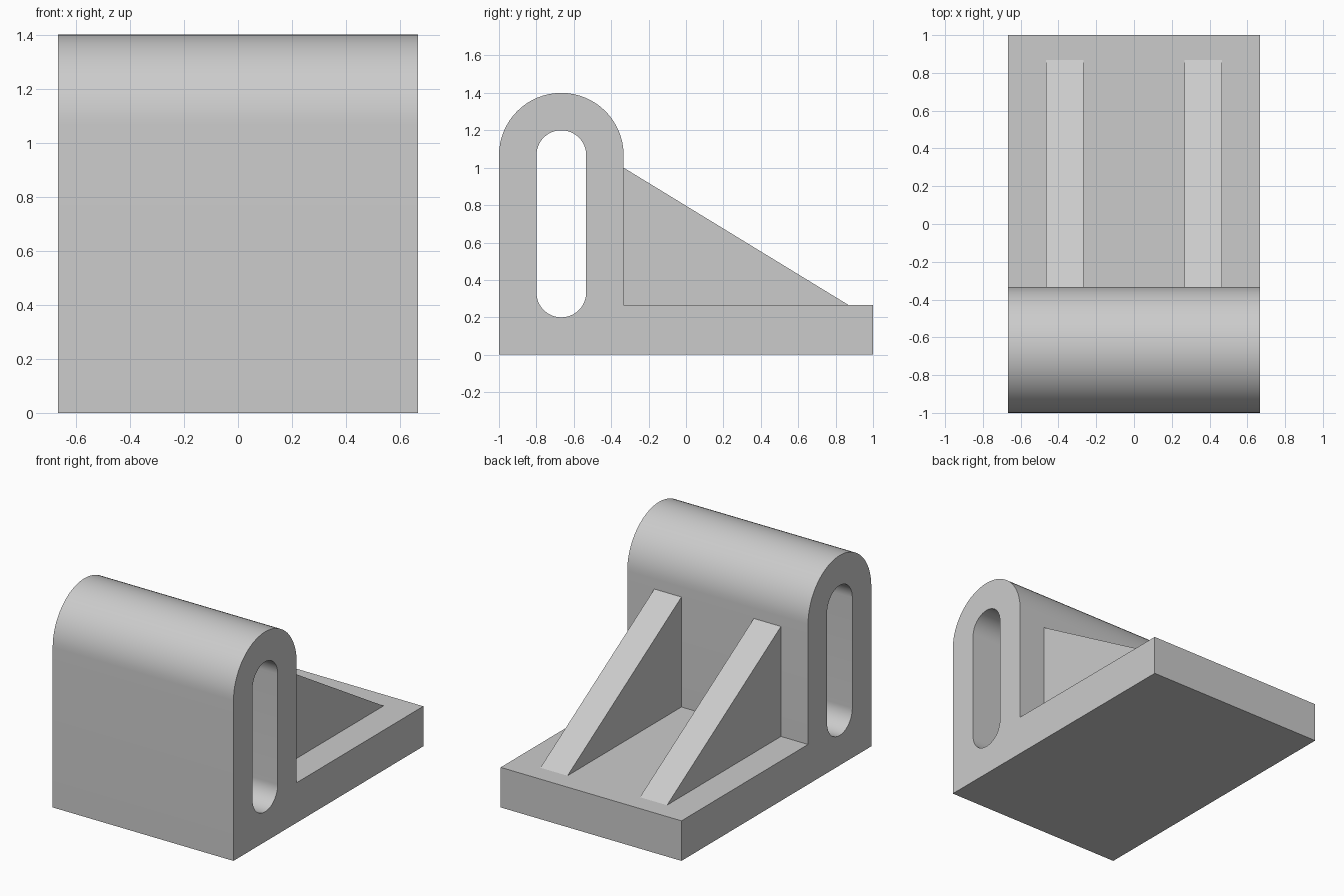
import bpy
import bmesh
from math import cos, sin, pi, radians

if "Cube" in bpy.data.objects:
    bpy.data.objects.remove(bpy.data.objects["Cube"], do_unlink=True)

grey = bpy.data.materials.new("neutral_grey")
grey.use_nodes = True
grey.diffuse_color = (0.6, 0.6, 0.6, 1)
grey.node_tree.nodes["Principled BSDF"].inputs["Base Color"].default_value = (0.6, 0.6, 0.6, 1)

HALF_WIDTH = 2 / 3
UPRIGHT_Y = -2 / 3      # centre line of the upright
UPRIGHT_R = 1 / 3
BASE_TOP = 0.267
SLOT_R = 0.133
STEPS = 32


def arc(cy, cz, r, start, end):
    """Points of an arc in the y-z plane."""
    angles = [start + (end - start) * i / STEPS for i in range(STEPS + 1)]
    return [(cy + r * cos(a), cz + r * sin(a)) for a in angles]


def prism(name, profile, x0, x1):
    """Extrude a y-z profile from x0 to x1."""
    bm = bmesh.new()
    face = bm.faces.new([bm.verts.new((x0, y, z)) for y, z in profile])
    grown = bmesh.ops.extrude_face_region(bm, geom=[face], use_keep_orig=True)
    moved = [g for g in grown["geom"] if isinstance(g, bmesh.types.BMVert)]
    bmesh.ops.translate(bm, verts=moved, vec=(x1 - x0, 0, 0))
    bmesh.ops.recalc_face_normals(bm, faces=bm.faces)
    mesh = bpy.data.meshes.new(name)
    bm.to_mesh(mesh)
    bm.free()
    mesh.materials.append(grey)
    obj = bpy.data.objects.new(name, mesh)
    bpy.context.collection.objects.link(obj)
    return obj


# Base plate and rounded upright as one profile
back = UPRIGHT_Y + UPRIGHT_R
body_profile = [(-1, 0), (1, 0), (1, BASE_TOP), (back, BASE_TOP)]
body_profile += arc(UPRIGHT_Y, 1.4 - UPRIGHT_R, UPRIGHT_R, 0, pi)
body = prism("bracket_body", body_profile, -HALF_WIDTH, HALF_WIDTH)

# Rounded slot through the upright
slot_profile = arc(UPRIGHT_Y, 1.2 - SLOT_R, SLOT_R, 0, pi)
slot_profile += arc(UPRIGHT_Y, 0.2 + SLOT_R, SLOT_R, pi, 2 * pi)
cutter = prism("slot_cutter", slot_profile, -1, 1)
cutter.hide_render = True

cut = body.modifiers.new("slot", 'BOOLEAN')
cut.operation = 'DIFFERENCE'
cut.solver = 'EXACT'
cut.object = cutter
bpy.ops.object.select_all(action='DESELECT')
bpy.context.view_layer.objects.active = body
body.select_set(True)
bpy.ops.object.modifier_apply(modifier=cut.name)
bpy.data.objects.remove(cutter, do_unlink=True)
bpy.ops.object.shade_smooth_by_angle(angle=radians(30))

# Pair of triangular ribs behind the upright
rib_profile = [(back, BASE_TOP), (0.867, BASE_TOP), (back, 1.0)]
for side, x0 in (("left", 0.267), ("right", -0.467)):
    prism(side + "_rib", rib_profile, x0, x0 + 0.2)
